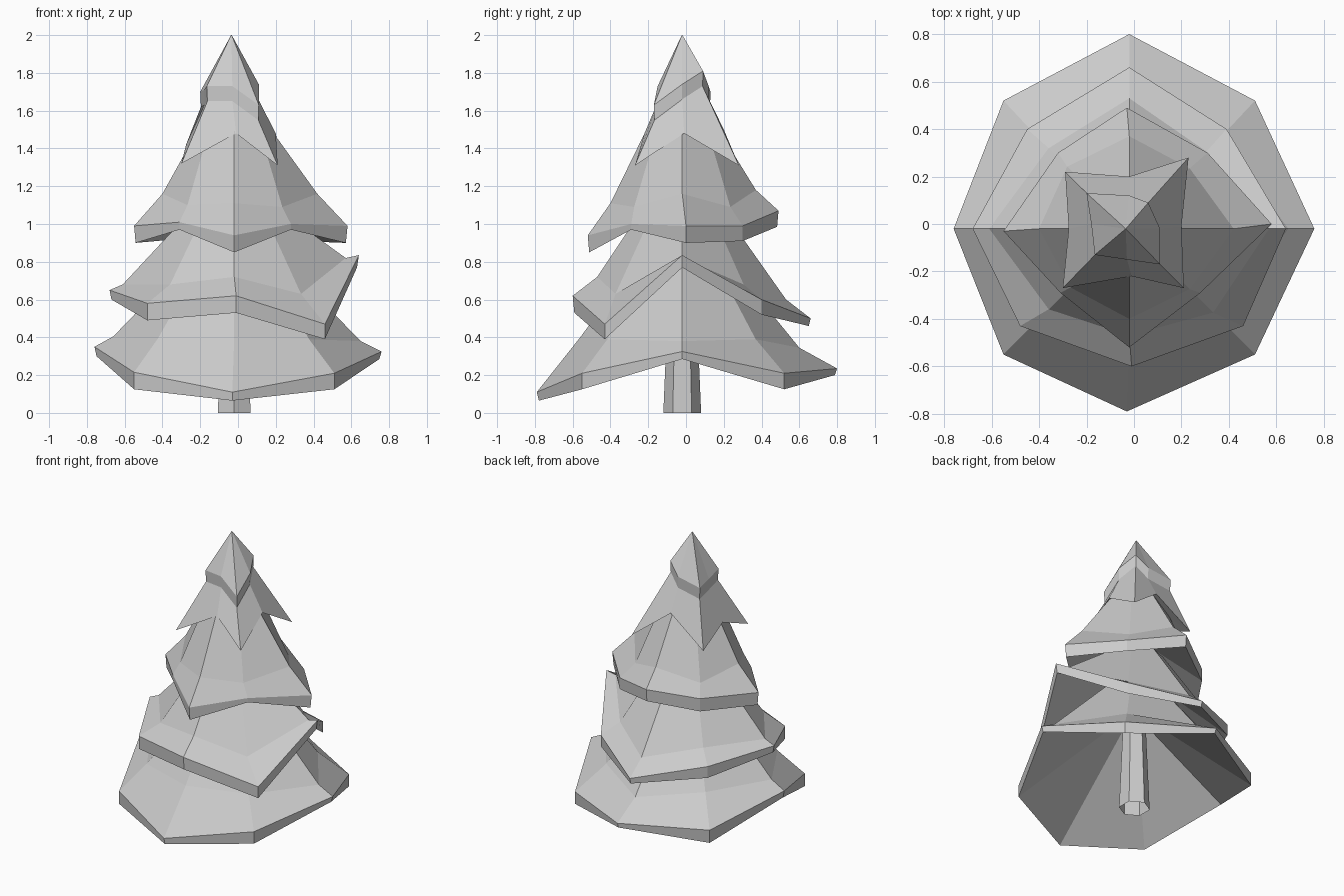
import bpy, bmesh
from math import cos, sin, pi

CX, CY = -0.02, -0.02  # trunk axis


def loft(name, rings, cap_start=True):
    """Skin a stack of equal-sized closed rings, capping the ends."""
    bm = bmesh.new()
    loops = [[bm.verts.new(p) for p in ring] for ring in rings]
    n = len(loops[0])
    for a, b in zip(loops, loops[1:]):
        for i in range(n):
            j = (i + 1) % n
            bm.faces.new((a[i], a[j], b[j], b[i]))
    if cap_start:
        bm.faces.new(loops[0])
    bm.faces.new(loops[-1])
    bmesh.ops.remove_doubles(bm, verts=bm.verts, dist=0.001)
    bmesh.ops.recalc_face_normals(bm, faces=bm.faces)
    mesh = bpy.data.meshes.new(name)
    bm.to_mesh(mesh)
    bm.free()
    obj = bpy.data.objects.new(name, mesh)
    bpy.context.collection.objects.link(obj)
    return obj


def circle(r, z, n=8, start=0.0):
    return [(CX + r * cos(start + 2 * pi * i / n),
             CY + r * sin(start + 2 * pi * i / n), z) for i in range(n)]


def scaled(x, y, k):
    return CX + (x - CX) * k, CY + (y - CY) * k


def tier(name, rim, kink, crown, under):
    """Branch skirt: crown, kinked slope, thick rim, hollow underside.
    rim: (x, y, upper z, lower z); kink: (radius, z) per rim corner."""
    loft(name, [
        circle(*crown),
        [circle(r, z)[i] for i, (r, z) in enumerate(kink)],
        [(x, y, u) for x, y, u, l in rim],
        [(*scaled(x, y, 1.0 if i % 2 else 0.985), l)
         for i, (x, y, u, l) in enumerate(rim)],
        circle(*under)])


# Trunk: tapered hexagonal tube, open at the ground
loft("trunk", [circle(0.10, 0, 6, pi / 2), circle(0.07, 0.72, 6, pi / 2)],
     cap_start=False)

# Bottom skirt, corners listed counter-clockwise from +x
tier("bottom_branches", [
    (0.76, -0.02, 0.325, 0.285), (0.51, 0.52, 0.21, 0.125),
    (-0.02, 0.80, 0.235, 0.20), (-0.55, 0.52, 0.22, 0.13),
    (-0.76, -0.02, 0.35, 0.30), (-0.55, -0.55, 0.215, 0.125),
    (-0.03, -0.79, 0.11, 0.065), (0.51, -0.55, 0.21, 0.125)],
    [(0.67, 0.38), (0.55, 0.39), (0.62, 0.345), (0.56, 0.40),
     (0.64, 0.405), (0.57, 0.395), (0.54, 0.40), (0.56, 0.39)],
    (0.20, 0.86), (0.07, 0.67))

# Second skirt, tilted up on the right
tier("lower_branches", [
    (0.64, -0.02, 0.835, 0.77), (0.39, 0.40, 0.60, 0.52),
    (-0.02, 0.66, 0.50, 0.46), (-0.45, 0.40, 0.60, 0.52),
    (-0.68, -0.02, 0.65, 0.60), (-0.48, -0.43, 0.58, 0.49),
    (-0.01, -0.60, 0.62, 0.53), (0.46, -0.43, 0.47, 0.39)],
    [(0.59, 0.82), (0.46, 0.68), (0.55, 0.60), (0.48, 0.68),
     (0.59, 0.68), (0.48, 0.68), (0.45, 0.72), (0.50, 0.63)],
    (0.19, 1.11), (0.15, 0.90))

# Third skirt
tier("upper_branches", [
    (0.58, 0.00, 0.99, 0.90), (0.31, 0.30, 0.99, 0.91),
    (-0.03, 0.49, 1.07, 0.985), (-0.32, 0.30, 1.01, 0.92),
    (-0.55, -0.03, 0.99, 0.90), (-0.31, -0.29, 1.01, 0.97),
    (-0.02, -0.52, 0.94, 0.85), (0.28, -0.29, 1.00, 0.97)],
    [(0.44, 1.16), (0.36, 1.09), (0.39, 1.18), (0.37, 1.09),
     (0.38, 1.16), (0.35, 1.10), (0.38, 1.11), (0.36, 1.09)],
    (0.18, 1.52), (0.12, 1.18))

# Tree top: pointed cap with a thick lip flaring into a four-pointed skirt
cap = [(0.11, -0.02, 1.74), (0.06, 0.09, 1.81), (-0.02, 0.12, 1.73),
       (-0.20, 0.13, 1.70), (-0.18, 0.00, 1.71), (-0.165, -0.13, 1.73),
       (-0.03, -0.15, 1.73), (0.11, -0.17, 1.63)]
star = [(0.20, -0.01, 1.48), (0.23, 0.28, 1.31), (-0.02, 0.20, 1.50),
        (-0.29, 0.22, 1.31), (-0.275, -0.02, 1.42), (-0.30, -0.27, 1.32),
        (-0.01, -0.22, 1.48), (0.21, -0.27, 1.31)]
loft("tree_top", [
    [(-0.035 + 0.002 * cos(pi * i / 4), -0.02 + 0.002 * sin(pi * i / 4), 2.0)
     for i in range(8)],
    cap,
    [(*scaled(x, y, 0.98), z - 0.08) for x, y, z in cap],
    star,
    circle(0.06, 1.54)])
